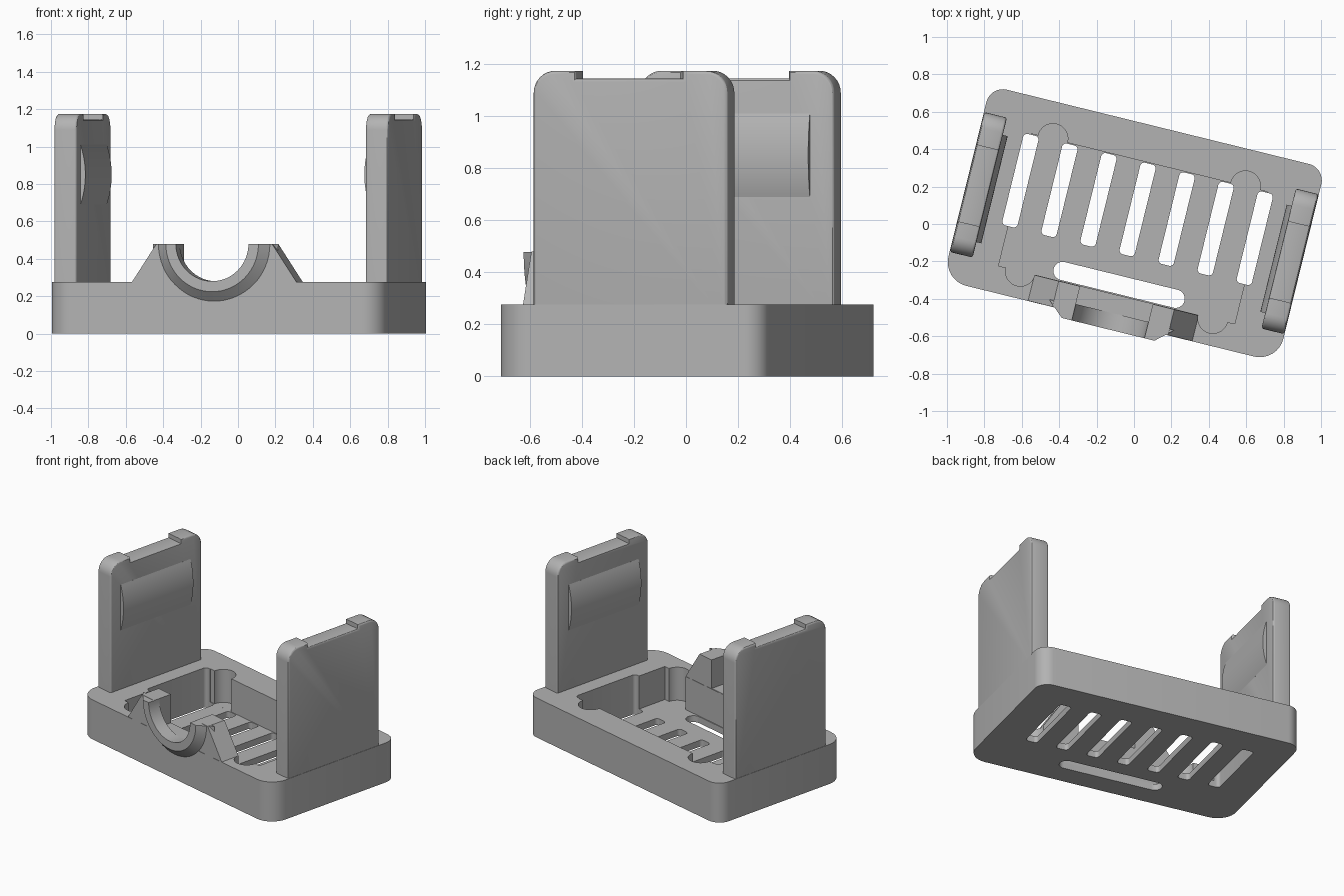
import bpy, bmesh, math
from mathutils import Matrix

if "Cube" in bpy.data.objects:
    bpy.data.objects.remove(bpy.data.objects["Cube"])

TURN = Matrix.Rotation(math.radians(-13.8), 4, 'Z')   # whole model sits turned on the grid
TOP = 0.277
grey = bpy.data.materials.new("light grey")
grey.diffuse_color = (0.45, 0.45, 0.45, 1)
grey.use_nodes = True
grey.node_tree.nodes["Principled BSDF"].inputs["Base Color"].default_value = grey.diffuse_color


def arc(cx, cy, r, a0, a1, n=8):
    return [(cx + r * math.cos(math.radians(a0 + (a1 - a0) * i / n)),
             cy + r * math.sin(math.radians(a0 + (a1 - a0) * i / n))) for i in range(n + 1)]


def rect(x0, x1, y0, y1, rf=0.0, rb=None):
    """Rectangle outline with front and back corner radii."""
    rb = rf if rb is None else rb
    if rf == 0:
        return [(x0, y0), (x1, y0), (x1, y1), (x0, y1)]
    return (arc(x0 + rf, y0 + rf, rf, 180, 270) + arc(x1 - rf, y0 + rf, rf, 270, 360)
            + arc(x1 - rb, y1 - rb, rb, 0, 90) + arc(x0 + rb, y1 - rb, rb, 90, 180))


def circle(cx, cy, r, n=48):
    return arc(cx, cy, r, 0, 360, n)[:-1]


def prism(name, pts, lo, hi, axis='Z', end_pts=None, bevel=0):
    """Extrude an outline along an axis; end_pts gives a different far outline."""
    place = {'Z': lambda p, t: (p[0], p[1], t), 'Y': lambda p, t: (p[0], t, p[1]),
             'X': lambda p, t: (t, p[0], p[1])}[axis]
    bm = bmesh.new()
    a = [bm.verts.new(place(p, lo)) for p in pts]
    b = [bm.verts.new(place(p, hi)) for p in (end_pts or pts)]
    caps = [bm.faces.new(a), bm.faces.new(b)]
    n = len(a)
    for i in range(n):
        bm.faces.new((a[i], a[(i + 1) % n], b[(i + 1) % n], b[i]))
    bmesh.ops.recalc_face_normals(bm, faces=bm.faces)
    if bevel:
        bmesh.ops.bevel(bm, geom=[e for f in caps for e in f.edges], offset=bevel,
                        segments=3, profile=0.5, affect='EDGES')
    me = bpy.data.meshes.new(name)
    bm.to_mesh(me)
    bm.free()
    me.materials.append(grey)
    ob = bpy.data.objects.new(name, me)
    bpy.context.collection.objects.link(ob)
    return ob


def boolean(target, other, op):
    bpy.context.view_layer.objects.active = target
    m = target.modifiers.new("bool", 'BOOLEAN')
    m.operation, m.solver, m.object = op, 'EXACT', other
    bpy.ops.object.modifier_apply(modifier=m.name)
    bpy.data.objects.remove(other)


# base tray
base = prism("base_tray", rect(-0.922, 0.922, -0.535, 0.535, 0.13, 0.09), 0, TOP)

# front cradle: sloped plate and tapered collar
boolean(base, prism("cradle_plate", [(-0.5, 0.2), (0.5, 0.2), (0.452, TOP), (0.318, 0.48),
                                     (-0.318, 0.48), (-0.452, TOP)], -0.534, -0.392, 'Y'), 'UNION')
boolean(base, prism("cradle_collar", arc(0, 0.479, 0.255, 180, 360, 32), -0.58, -0.50, 'Y',
                    arc(0, 0.479, 0.345, 180, 360, 32)), 'UNION')

# cuts: cradle bore, recess behind it, pocket, corner reliefs, vents
cuts = [prism("bore", circle(0, 0.48, 0.2, 64), -0.7, -0.48, 'Y'),
        prism("recess", rect(-0.2, 0.2, -0.49, -0.38), 0.28, 0.7),
        prism("pocket", rect(-0.65, 0.65, -0.39, 0.337), 0.045, 0.6)]
for x in (-0.53, 0.53):
    for y in (-0.39, 0.34):
        cuts.append(prism("relief", circle(x, y, 0.08, 40), 0.0451, 0.6))
for i in range(-3, 4):
    x = i * 0.215
    cuts.append(prism("vent", rect(x - 0.042, x + 0.042, -0.172, 0.332, 0.022), -0.1, 0.6))
cuts.append(prism("long_vent", rect(-0.36, 0.36, -0.384, -0.286, 0.0489), -0.1, 0.2))
for c in cuts:
    boolean(base, c, 'DIFFERENCE')
parts = [base]

# side walls with notched, rounded tops, and a shallow curved pad inside each
H, R = 1.175, 0.085
outline = ([(-0.38, 0.2), (0.39, 0.2)] + arc(0.39 - R, H - R, R, 0, 90)
           + [(0.21, H), (0.21, H - 0.03), (-0.21, H - 0.03), (-0.21, H)]
           + arc(-0.38 + R, H - R, R, 90, 180))
PR, sag = 0.488, 0.027
half = math.degrees(math.asin(0.16 / PR))
for side, s in (("left", -1), ("right", 1)):
    parts.append(prism(side + "_wall", outline, s * 0.92, s * 0.795, 'X', bevel=0.013))
    cx = 0.795 - sag + PR
    lens = [(s * x, z) for x, z in arc(cx, 0.85, PR, 180 - half, 180 + half, 20)]
    lens += [(s * 0.83, 0.69), (s * 0.83, 1.01)]
    parts.append(prism(side + "_pad", lens, -0.295, 0.295, 'Y'))

for ob in parts:
    ob.data.transform(TURN)
    bpy.ops.object.select_all(action='DESELECT')
    ob.select_set(True)
    bpy.context.view_layer.objects.active = ob
    bpy.ops.object.shade_smooth_by_angle(angle=math.radians(30))
